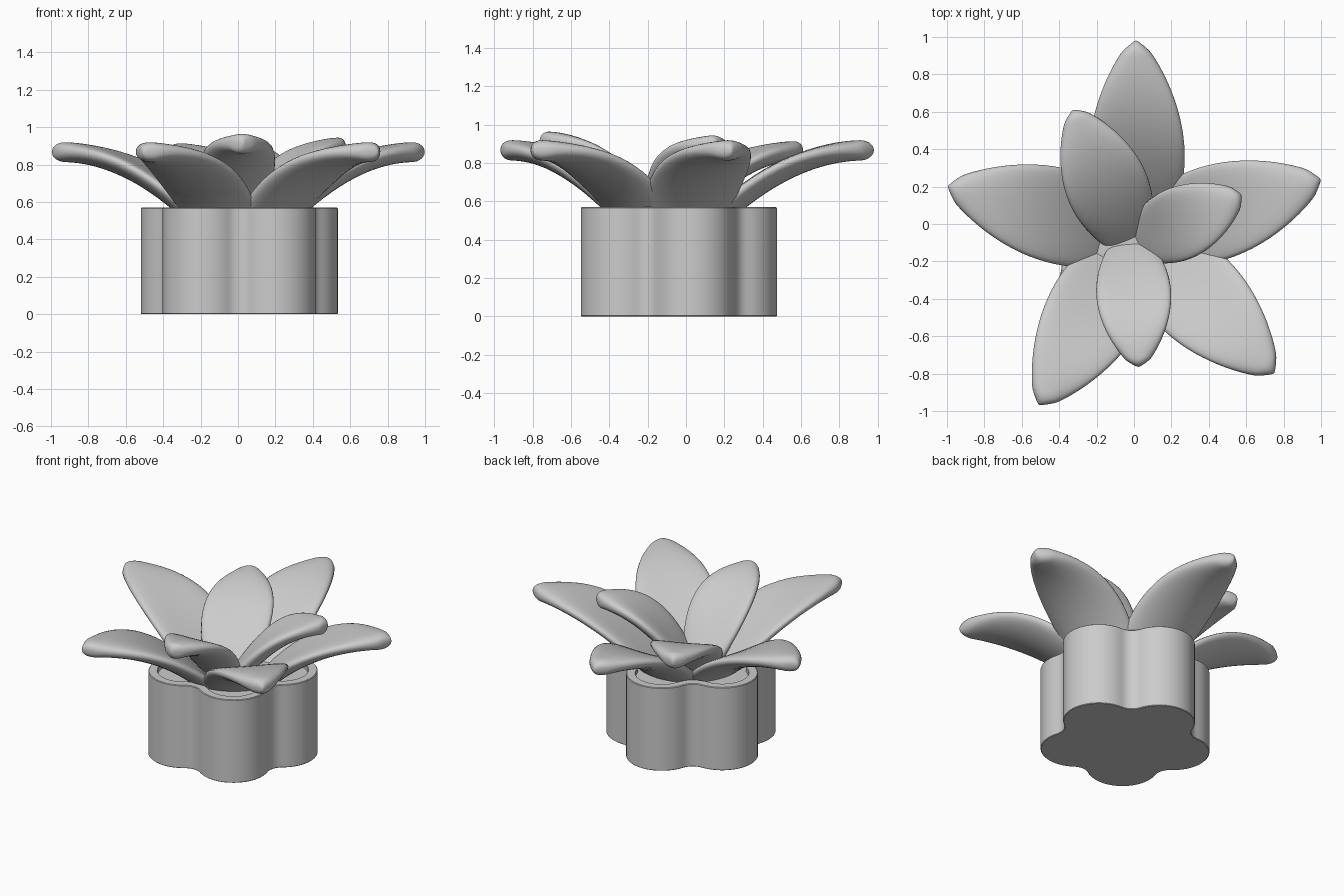
import bpy, bmesh
from math import sin, cos, pi, sqrt, atan2, radians, copysign
from mathutils import Vector, Matrix

cube = bpy.data.objects.get("Cube")
if cube:
    bpy.data.objects.remove(cube, do_unlink=True)

grey = bpy.data.materials.new("plain_grey")
grey.use_nodes = True
GREY = (0.6, 0.6, 0.6, 1)
grey.diffuse_color = GREY
grey.node_tree.nodes["Principled BSDF"].inputs["Base Color"].default_value = GREY

CENTRE = Vector((0.007, -0.068, 0))


def loft(name, rings, angle=35):
    """Skin a list of equal-length closed rings and cap both ends."""
    bm = bmesh.new()
    loops = [[bm.verts.new(p) for p in ring] for ring in rings]
    n = len(loops[0])
    for a, b in zip(loops, loops[1:]):
        for i in range(n):
            j = (i + 1) % n
            bm.faces.new((a[i], a[j], b[j], b[i]))
    bm.faces.new(loops[0][::-1])
    bm.faces.new(loops[-1])
    bmesh.ops.recalc_face_normals(bm, faces=bm.faces)
    mesh = bpy.data.meshes.new(name)
    bm.to_mesh(mesh)
    bm.free()
    mesh.materials.append(grey)
    obj = bpy.data.objects.new(name, mesh)
    bpy.context.collection.objects.link(obj)
    bpy.ops.object.select_all(action='DESELECT')
    obj.select_set(True)
    bpy.context.view_layer.objects.active = obj
    bpy.ops.object.shade_smooth_by_angle(angle=radians(angle))


# Five-lobed outline: lobe arcs joined by concave fillets
LOBE_DIST, LOBE_R, FILLET = 0.32, 0.222, 0.1


def outline(inset, z):
    half = LOBE_DIST * sin(pi / 5)
    notch = LOBE_DIST * cos(pi / 5) + sqrt((LOBE_R + FILLET) ** 2 - half ** 2)
    fc = Vector((notch * cos(pi / 5), notch * sin(pi / 5)))
    reach = atan2(fc.y, fc.x - LOBE_DIST)
    turn = reach - pi / 5
    pts = []
    for k in range(5):
        spin = Matrix.Rotation(pi / 2 + k * 2 * pi / 5, 2)
        local = []
        for i in range(25):
            a = reach * (i / 12 - 1)
            r = LOBE_R - inset
            local.append(Vector((LOBE_DIST + r * cos(a), r * sin(a))))
        for i in range(1, 8):
            a = pi + pi / 5 + turn * (1 - i / 4)
            r = FILLET + inset
            local.append(fc + Vector((r * cos(a), r * sin(a))))
        pts += [(spin @ p).to_3d() + CENTRE + Vector((0, 0, z)) for p in local]
    return pts


# Pot with softened rim and base, and the soil inside it
POT = [(0.004, 0), (0, 0.004), (0, 0.566), (0.004, 0.57),
       (0.055, 0.57), (0.058, 0.567), (0.058, 0.5)]
loft("pot", [outline(*p) for p in POT])
loft("soil", [outline(0.059, 0.49), outline(0.059, 0.54)])


# Fleshy leaf, cupped upwards, arching over to a blunt rounded tip
def leaf(name, base, angle, length, half_width, z_base, z_tip, cup=0.035):
    rings, steps, sides = [], 32, 32
    spin = Matrix.Rotation(radians(angle), 3, 'Z')
    for s in range(steps):
        t = sin(pi / 2 * s / (steps - 0.7))
        u = 0.12 + 0.88 * t
        end = sqrt(1 - ((t - 0.93) / 0.07) ** 2) if t > 0.93 else 1
        w = ((half_width - 0.025) * sin(pi * u) ** 0.8 + 0.025) * end
        h = 0.053 * end
        slope = (z_tip - z_base) * (2.1 - 2.2 * t) / length
        up = Vector((-slope, 0, 1)).normalized()
        mid = Vector((t * length, 0,
                      z_base + (z_tip - z_base) * (2.1 * t - 1.1 * t * t)))
        ring = []
        for i in range(sides):
            a = 2 * pi * i / sides
            x = cos(a)
            y = copysign(abs(sin(a)) ** 0.85, sin(a)) * h
            lift = y + cup * (x * w / half_width) ** 2
            ring.append(spin @ (mid + Vector((0, x * w, 0)) + up * lift)
                        + Vector((base[0], base[1], 0)))
        rings.append(ring)
    loft(name, rings, 60)


# Outer whorl: name, direction, length
for side, angle, length in (("back", 90.5, 1.05), ("right", 165, 1.05),
                            ("front_right", 239.5, 1.04),
                            ("front_left", 315, 1.03), ("left", 17.5, 1.025)):
    leaf("outer_leaf_" + side, (0.02, -0.07), angle, length, 0.255, 0.26, 0.865)

# Inner whorl of shorter, more upright leaves
leaf("inner_leaf_back", (-0.015, -0.09), 114, 0.765, 0.22, 0.45, 0.86)
leaf("inner_leaf_left", (0.025, -0.1), 25, 0.605, 0.195, 0.45, 0.89)
leaf("inner_leaf_front", (-0.02, -0.11), 274, 0.655, 0.2, 0.45, 0.91)
